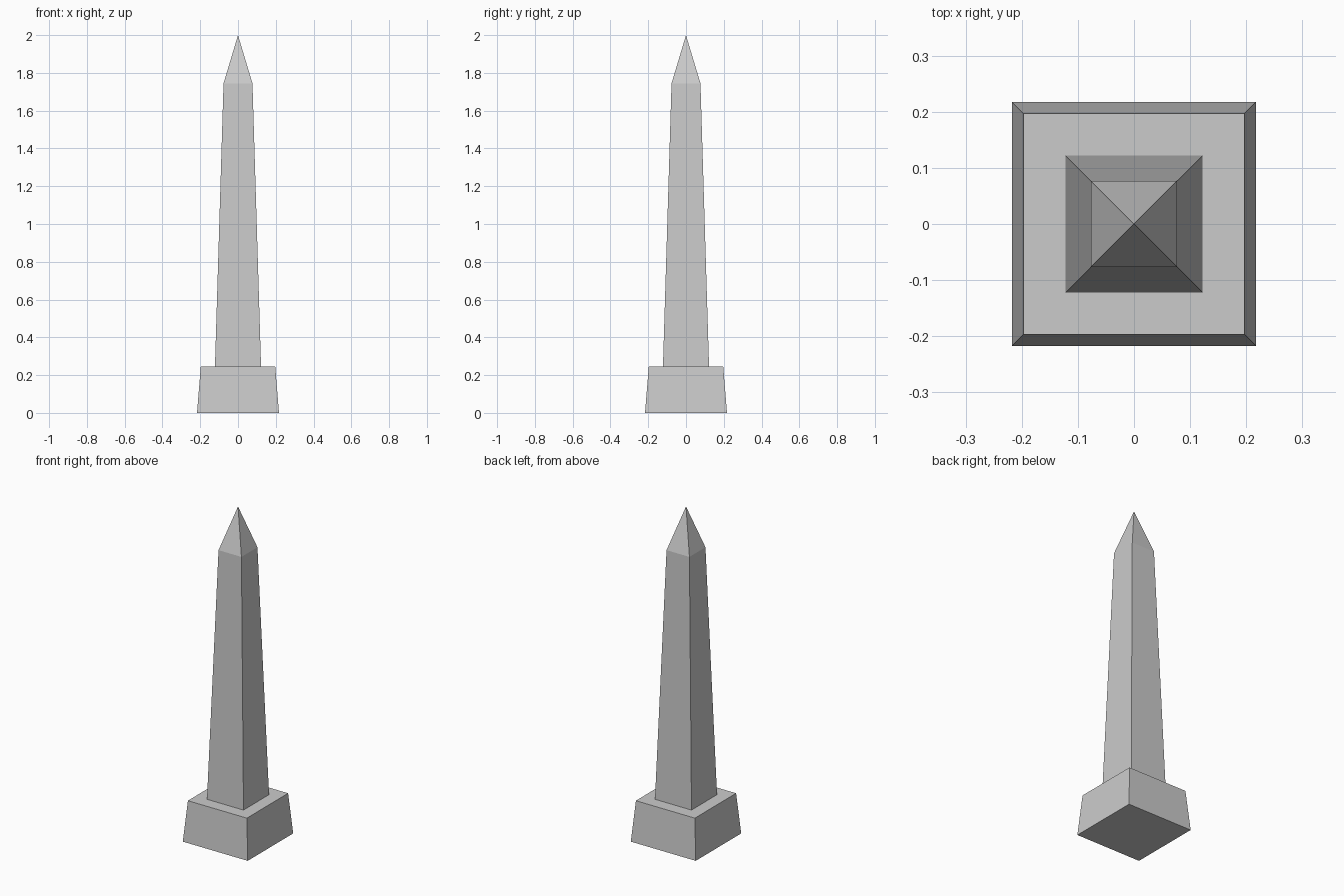
import bpy
import bmesh

if "Cube" in bpy.data.objects:
    bpy.data.objects.remove(bpy.data.objects["Cube"])


def square_loft(name, sections, tip=None):
    """Stack square sections (half_width, z); finish with a point or a flat cap."""
    bm = bmesh.new()
    corners = [(-1, -1), (1, -1), (1, 1), (-1, 1)]
    rings = [[bm.verts.new((x * h, y * h, z)) for x, y in corners]
             for h, z in sections]
    for low, high in zip(rings, rings[1:]):
        for i in range(4):
            j = (i + 1) % 4
            bm.faces.new((low[i], low[j], high[j], high[i]))
    bm.faces.new(rings[0][::-1])
    top = rings[-1]
    if tip is None:
        bm.faces.new(top)
    else:
        apex = bm.verts.new((0, 0, tip))
        for i in range(4):
            bm.faces.new((top[i], top[(i + 1) % 4], apex))
    mesh = bpy.data.meshes.new(name)
    bm.to_mesh(mesh)
    bm.free()
    obj = bpy.data.objects.new(name, mesh)
    bpy.context.collection.objects.link(obj)
    return obj


BASE_TOP = 0.245

# Tapered pedestal
square_loft("pedestal", [(0.217, 0), (0.197, BASE_TOP)])

# Tapered shaft with its pyramid tip
square_loft("obelisk_shaft", [(0.122, BASE_TOP), (0.0765, 1.745)], tip=2.0)
